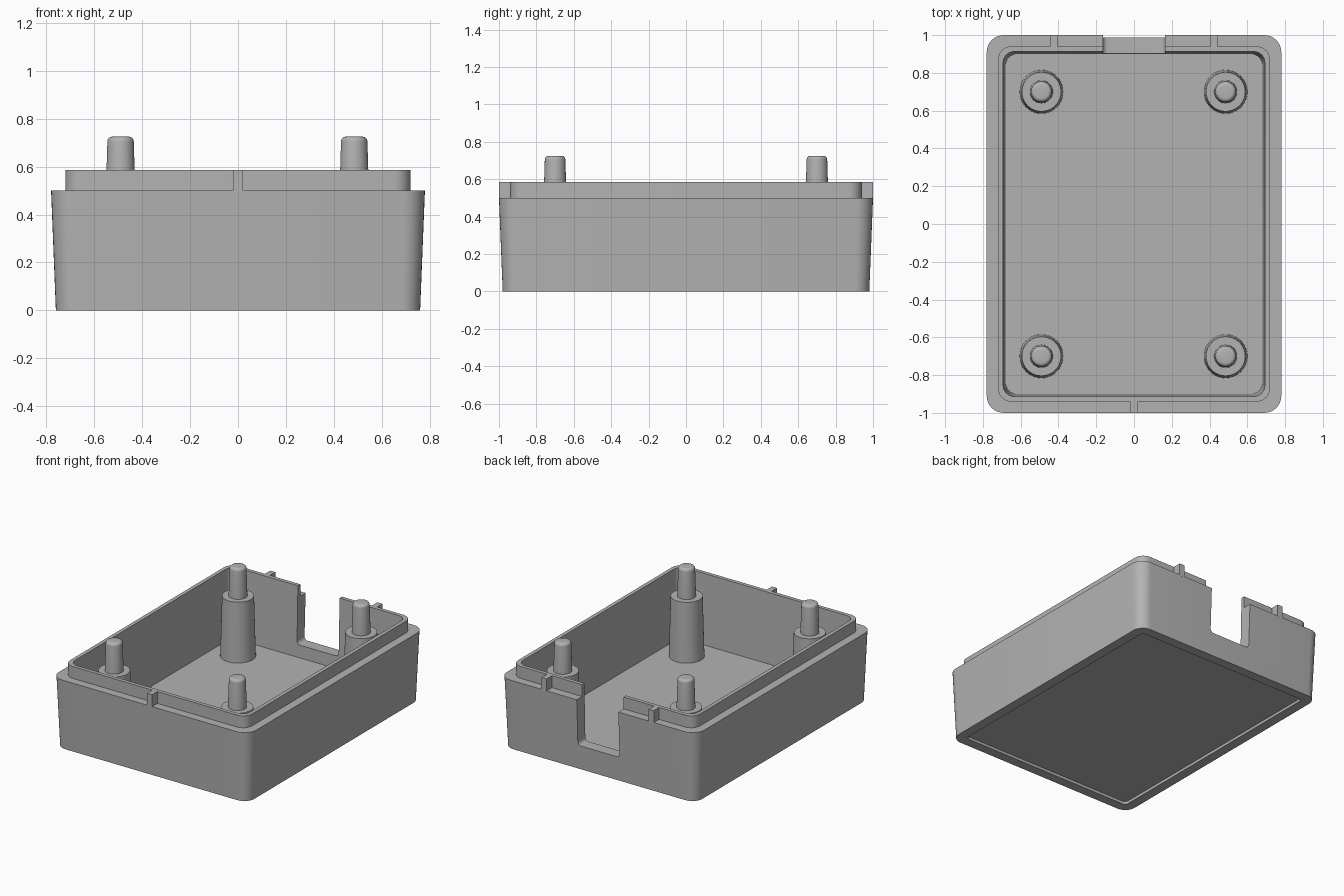
import bpy, bmesh, math
from mathutils import Vector

cube = bpy.data.objects.get("Cube")
if cube:
    bpy.data.objects.remove(cube, do_unlink=True)

# Single plastic colour
plastic = bpy.data.materials.new("grey plastic")
plastic.use_nodes = True
GREY = (0.45, 0.45, 0.45, 1)
plastic.diffuse_color = GREY
plastic.node_tree.nodes["Principled BSDF"].inputs["Base Color"].default_value = GREY


def make_object(name, bm):
    bmesh.ops.recalc_face_normals(bm, faces=bm.faces)
    mesh = bpy.data.meshes.new(name)
    bm.to_mesh(mesh)
    bm.free()
    mesh.materials.append(plastic)
    obj = bpy.data.objects.new(name, mesh)
    bpy.context.collection.objects.link(obj)
    return obj


def smooth(obj):
    bpy.ops.object.select_all(action='DESELECT')
    obj.select_set(True)
    bpy.context.view_layer.objects.active = obj
    bpy.ops.object.shade_smooth_by_angle(angle=math.radians(30))


def rounded_rect(hx, hy, r, z, steps=8):
    corners = [(1, 1), (-1, 1), (-1, -1), (1, -1)]
    points = []
    for k, (sx, sy) in enumerate(corners):
        for i in range(steps + 1):
            a = math.pi / 2 * (k + i / steps)
            points.append(Vector((sx * (hx - r) + r * math.cos(a),
                                  sy * (hy - r) + r * math.sin(a), z)))
    return points


def circle(r, z, n=40):
    return [Vector((r * math.cos(math.tau * i / n), r * math.sin(math.tau * i / n), z))
            for i in range(n)]


def loft(name, rings):
    """Skin a stack of equal rings and cap both ends."""
    bm = bmesh.new()
    loops = [[bm.verts.new(p) for p in ring] for ring in rings]
    for low, high in zip(loops, loops[1:]):
        for i in range(len(low)):
            j = (i + 1) % len(low)
            bm.faces.new((low[i], low[j], high[j], high[i]))
    bm.faces.new(loops[0][::-1])
    bm.faces.new(loops[-1])
    return make_object(name, bm)


def box(name, low, high):
    bm = bmesh.new()
    bmesh.ops.create_cube(bm, size=1)
    low, high = Vector(low), Vector(high)
    for v in bm.verts:
        v.co = (low + high) / 2 + v.co * (high - low)
    return make_object(name, bm)


FLOOR, RIM, LIP = 0.08, 0.5, 0.585

# Tray: recessed underside, drafted outer wall, stepped lip, drafted cavity
tray = loft("tray", [
    rounded_rect(0.69, 0.91, 0.03, 0.02),
    rounded_rect(0.69, 0.91, 0.03, 0),
    rounded_rect(0.76, 0.98, 0.08, 0),
    rounded_rect(0.78, 1.0, 0.09, RIM),
    rounded_rect(0.72, 0.94, 0.07, RIM),
    rounded_rect(0.72, 0.94, 0.07, LIP),
    rounded_rect(0.693, 0.913, 0.06, LIP),
    rounded_rect(0.68, 0.90, 0.06, FLOOR),
])

# Notch through the back wall, with small rounded lower corners
cutter = box("notch_cutter", (-0.165, 0.8, 0.17), (0.165, 1.1, 0.8))
cutter.hide_render = True
bm = bmesh.new()
bm.from_mesh(cutter.data)
edges = [e for e in bm.edges
         if all(v.co.z < 0.2 for v in e.verts) and e.verts[0].co.x == e.verts[1].co.x]
bmesh.ops.bevel(bm, geom=edges, offset=0.025, segments=4, profile=0.5, affect='EDGES')
bm.to_mesh(cutter.data)
bm.free()
cut = tray.modifiers.new("notch", 'BOOLEAN')
cut.operation = 'DIFFERENCE'
cut.solver = 'EXACT'
cut.object = cutter
bpy.context.view_layer.objects.active = tray
bpy.ops.object.modifier_apply(modifier=cut.name)
bpy.data.objects.remove(cutter, do_unlink=True)
smooth(tray)

# Locating ribs on the rim ledge
for name, x, side in (("front_rib", 0, -1), ("back_left_rib", 0.423, 1),
                      ("back_right_rib", -0.425, 1)):
    y0, y1 = sorted((0.93 * side, 1.0 * side))
    box(name, (x - 0.02, y0, RIM - 0.01), (x + 0.02, y1, LIP))

# Corner posts: tapered boss with a round-edged pin on top
PIN_TOP, FILLET = 0.725, 0.02
for x, side in ((-0.49, "right"), (0.485, "left")):
    for y, end in ((-0.70, "front"), (0.70, "back")):
        rings = [circle(0.116, FLOOR - 0.02), circle(0.104, 0.51), circle(0.061, 0.51)]
        for i in range(6):
            a = math.pi / 2 * i / 5
            rings.append(circle(0.055 - FILLET + FILLET * math.cos(a),
                                PIN_TOP - FILLET + FILLET * math.sin(a)))
        post = loft(f"{end}_{side}_post", rings)
        post.location = (x, y, 0)
        smooth(post)
